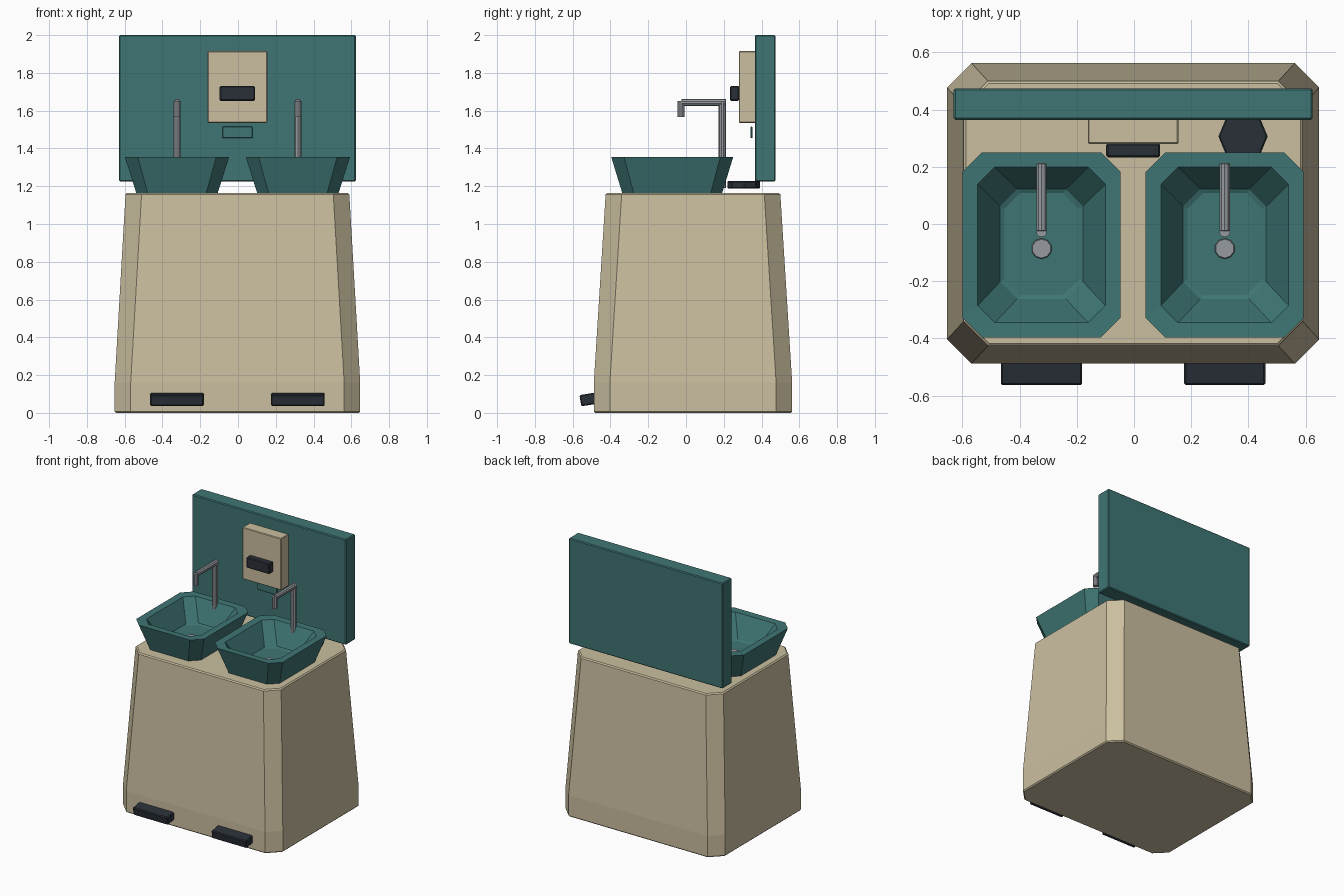
import bpy, bmesh, math
from mathutils import Vector

cube = bpy.data.objects.get("Cube")
if cube:
    bpy.data.objects.remove(cube, do_unlink=True)


def material(name, rgb):
    """Flat material from an sRGB colour, stored as linear."""
    lin = [(c / 255 / 12.92) if c < 11 else ((c / 255 + 0.055) / 1.055) ** 2.4 for c in rgb]
    m = bpy.data.materials.new(name)
    m.use_nodes = True
    m.diffuse_color = (*lin, 1)
    m.node_tree.nodes["Principled BSDF"].inputs["Base Color"].default_value = (*lin, 1)
    return m


BEIGE = material("warm beige", (203, 191, 160))
TEAL = material("deep teal", (62, 118, 116))
DARK = material("dark slate", (42, 48, 56))
STEEL = material("brushed steel", (150, 155, 160))
MID = -0.003  # centre line of the unit in x


def finish(name, bm, mat, bevel=0):
    bmesh.ops.recalc_face_normals(bm, faces=bm.faces)
    mesh = bpy.data.meshes.new(name)
    bm.to_mesh(mesh)
    bm.free()
    mesh.materials.append(mat)
    ob = bpy.data.objects.new(name, mesh)
    bpy.context.collection.objects.link(ob)
    if bevel:
        mod = ob.modifiers.new("soft edge", 'BEVEL')
        mod.width, mod.segments = bevel, 1
        mod.limit_method, mod.angle_limit = 'ANGLE', math.radians(50)
    return ob


def box(name, lo, hi, mat, bevel=0.006):
    """Box between two corners."""
    lo, hi = Vector(lo), Vector(hi)
    bm = bmesh.new()
    bmesh.ops.create_cube(bm, size=1)
    bmesh.ops.scale(bm, vec=hi - lo, verts=bm.verts)
    ob = finish(name, bm, mat, bevel)
    ob.location = (lo + hi) / 2
    return ob


def loft(name, rings, mat, bevel=0):
    """Skin stacked corner-cut rectangles: (x, y, z, half x, half y, cut)."""
    bm = bmesh.new()
    loops = []
    for x, y, z, hx, hy, c in rings:
        quarter = [(hx, hy - c), (hx - c, hy)]
        pts = quarter + [(-a, b) for a, b in reversed(quarter)]
        pts += [(-a, -b) for a, b in pts]
        loops.append([bm.verts.new((x + a, y + b, z)) for a, b in pts])
    for low, high in zip(loops, loops[1:]):
        for i in range(8):
            j = (i + 1) % 8
            bm.faces.new((low[i], low[j], high[j], high[i]))
    bm.faces.new(loops[0])
    bm.faces.new(loops[-1])
    return finish(name, bm, mat, bevel)


def rod(name, start, end, radius, mat, sides=8, bevel=0.0):
    """Cylinder between two points."""
    start, end = Vector(start), Vector(end)
    axis = end - start
    bm = bmesh.new()
    bmesh.ops.create_cone(bm, cap_ends=True, segments=sides, radius1=radius,
                          radius2=radius, depth=axis.length)
    ob = finish(name, bm, mat, bevel)
    ob.rotation_mode = 'QUATERNION'
    ob.rotation_quaternion = axis.to_track_quat('Z', 'Y')
    ob.location = (start + end) / 2
    return ob


# Tapered cabinet with a straight foot band
loft("cabinet", [(MID, 0.037, 0, 0.65, 0.525, 0.085),
                 (MID, 0.037, 0.16, 0.65, 0.525, 0.085),
                 (MID, 0.037, 1.165, 0.592, 0.462, 0.085)], BEIGE, 0.008)

# Back panel and the dispenser fixed to it
box("back_panel", (MID - 0.627, 0.364, 1.225), (MID + 0.627, 0.474, 2.0), TEAL)
box("dispenser", (MID - 0.158, 0.28, 1.535), (MID + 0.158, 0.37, 1.915), BEIGE, 0.004)
box("dispenser_lever", (MID - 0.094, 0.233, 1.652), (MID + 0.094, 0.282, 1.73), DARK)
box("dispenser_tray", (MID - 0.079, 0.341, 1.455), (MID + 0.079, 0.352, 1.515), TEAL, 0.002)

# Waste opening lid
rod("waste_lid", (0.381, 0.306, 1.187), (0.381, 0.306, 1.228), 0.086, DARK, 8, 0.005)

for side, word in ((-1, "right"), (1, "left")):
    x = MID + side * 0.32
    # Basin: outside wall, rim, sloping inside, floor
    loft(word + "_basin", [(x, -0.073, 1.15, 0.211, 0.26, 0.06),
                           (x, -0.073, 1.355, 0.276, 0.323, 0.068),
                           (x, -0.073, 1.353, 0.223, 0.272, 0.06),
                           (x, -0.07, 1.205, 0.145, 0.192, 0.06),
                           (x, -0.07, 1.198, 0.13, 0.178, 0.055)], TEAL)
    rod(word + "_drain", (x, -0.086, 1.19), (x, -0.086, 1.208), 0.036, STEEL, 10, 0.003)
    # Faucet
    rod(word + "_faucet_post", (x, 0.193, 1.19), (x, 0.193, 1.642), 0.02, STEEL, 10)
    rod(word + "_faucet_arm", (x, 0.213, 1.643), (x, -0.025, 1.643), 0.019, STEEL, 10, 0.003)
    rod(word + "_faucet_spout", (x, -0.027, 1.65), (x, -0.027, 1.566), 0.019, STEEL, 10)
    # Foot pedal
    pedal = box(word + "_pedal", (x - 0.142, -0.56, 0.044), (x + 0.142, -0.44, 0.104), DARK)
    pedal.rotation_euler.x = math.radians(9)
